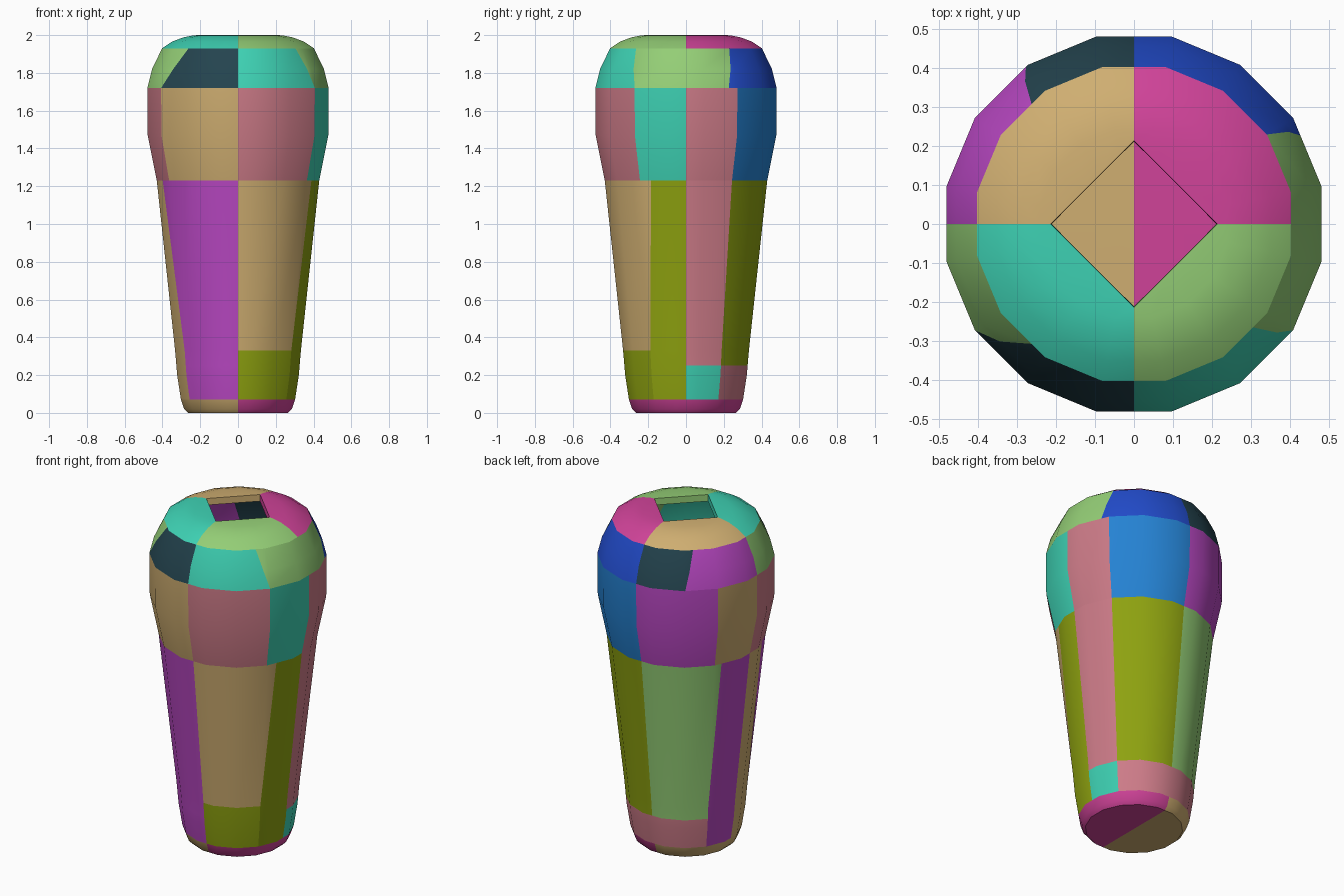
import bpy, bmesh
from math import radians, sin, cos, floor

if "Cube" in bpy.data.objects:
    bpy.data.objects.remove(bpy.data.objects["Cube"])

SIDES = 16
STEP = 360 / SIDES
V = 1.5 * STEP          # offset of a tile joint from each axis
FOOT, BAND, SKIRT, WAIST, BELLY, CROWN, TOP = 0.07, 0.25, 0.33, 1.23, 1.72, 1.93, 2.0
HOLE = 0.213            # half diagonal of the square opening

# Outer silhouette as (height, apothem)
PROFILE = [(0, 0), (0, 0.265), (0.02, 0.285), (FOOT, 0.302), (0.2, 0.322),
           (SKIRT, 0.333), (WAIST, 0.43), (1.47, 0.478), (BELLY, 0.48),
           (1.82, 0.455), (CROWN, 0.402), (1.965, 0.35), (1.988, 0.29),
           (1.998, 0.24), (TOP, 0.2)]

COLOURS = {
    "teal": (62, 210, 180), "light_green": (148, 206, 118), "rose": (206, 124, 137),
    "royal_blue": (34, 76, 204), "sky_blue": (37, 131, 212), "tan": (207, 174, 113),
    "purple": (186, 72, 196), "olive": (143, 163, 16), "dark_teal": (36, 68, 79),
    "magenta": (208, 67, 153),
}


def linear(c):
    c /= 255
    return c / 12.92 if c < 0.04 else ((c + 0.055) / 1.055) ** 2.4


def make_material(name, rgb):
    mat = bpy.data.materials.new(name)
    colour = (*map(linear, rgb), 1)
    mat.use_nodes = True
    mat.diffuse_color = colour
    bsdf = mat.node_tree.nodes["Principled BSDF"]
    bsdf.inputs["Base Color"].default_value = colour
    bsdf.inputs["Roughness"].default_value = 0.6
    return mat


MATERIALS = {n: make_material(n, c) for n, c in COLOURS.items()}


def apothem(z):
    for (z0, r0), (z1, r1) in zip(PROFILE, PROFILE[1:]):
        if z0 < z1 and z0 <= z <= z1:
            return r0 + (r1 - r0) * (z - z0) / (z1 - z0)


def levels(low, high):
    rows = [p for p in PROFILE if low <= p[0] <= high]
    for z in (low, high):
        if all(abs(z - p[0]) > 1e-6 for p in rows):
            rows.append((z, apothem(z)))
    return sorted(rows)


def point(angle, z, r):
    a = radians(angle)
    if z == TOP:        # edge of the square opening
        rad = HOLE / (abs(cos(a)) + abs(sin(a)))
    else:               # side of the regular polygon
        rad = r / cos(radians(angle - STEP * floor(angle / STEP + 0.5)))
    return rad * cos(a), rad * sin(a), z


def tile(name, colour, low, high, start, end, skew=(0, 1)):
    """Curved shell tile; start and end are angles, or (bottom, top) pairs."""
    def joint(edge, z):
        if not isinstance(edge, tuple):
            return edge
        t = min(1, max(0, (z - skew[0]) / (skew[1] - skew[0])))
        return edge[0] + (edge[1] - edge[0]) * t

    first = min(start) if isinstance(start, tuple) else start
    last = max(end) if isinstance(end, tuple) else end
    corners = [STEP * (k + 0.5) for k in range(-SIDES, 2 * SIDES)]
    axes = [a for a in range(-180, 361, 90)]
    columns = [first] + sorted(a for a in corners + axes if first < a < last) + [last]

    bm = bmesh.new()
    grid = []
    for z, r in levels(low, high):
        a0, a1 = joint(start, z), joint(end, z)
        grid.append([bm.verts.new(point(min(a1, max(a0, c)), z, r)) for c in columns])
    for lower, upper in zip(grid, grid[1:]):
        for i in range(len(columns) - 1):
            bm.faces.new((lower[i], lower[i + 1], upper[i + 1], upper[i]))
    bmesh.ops.remove_doubles(bm, verts=bm.verts, dist=1e-4)
    mesh = bpy.data.meshes.new(name)
    bm.to_mesh(mesh)
    bm.free()
    mesh.materials.append(MATERIALS[colour])
    obj = bpy.data.objects.new(name, mesh)
    bpy.context.collection.objects.link(obj)

    # Give the shell its thickness, then shade
    bpy.ops.object.select_all(action="DESELECT")
    obj.select_set(True)
    bpy.context.view_layer.objects.active = obj
    wall = obj.modifiers.new("wall", "SOLIDIFY")
    wall.thickness = 0.04
    wall.offset = -1
    bpy.ops.object.modifier_apply(modifier=wall.name)
    bpy.ops.object.shade_smooth_by_angle(angle=radians(30))


def ring(name, low, high, joints, colours, skew=(0, 1)):
    """Closed course of tiles between consecutive joints."""
    for i, colour in enumerate(colours):
        tile(f"{name}_{i + 1}", colour, low, high, joints[i], joints[i + 1], skew)


# Base plate in two halves
ring("base", 0, FOOT, [-90, 90, 270], ["magenta", "tan"])

# Low band of short tiles, between the tall body tiles
tile("band_front_left", "olive", FOOT, SKIRT, -90, -V)
ring("band_back", FOOT, BAND, [0, V, 90, 180 - V], ["teal", "rose", "rose"])
tile("band_front_right", "purple", FOOT, BAND, 180 + V, 270)

# Tapered body
J_LEFT, J_BACK, J_RIGHT = (-V, -25.5), (180 - V, 152), (180 + V, 202)
BODY = [
    ("front_left", "tan", SKIRT, -90, J_LEFT),
    ("side_left_front", "olive", FOOT, J_LEFT, 0),
    ("side_left_back", "rose", BAND, 0, V),
    ("back_left", "olive", BAND, V, 90),
    ("back_right", "light_green", BAND, 90, J_BACK),
    ("side_right_back", "purple", FOOT, J_BACK, 180),
    ("side_right_front", "tan", FOOT, 180, J_RIGHT),
    ("front_right", "purple", BAND, J_RIGHT, 270),
]
for part, colour, low, start, end in BODY:
    tile("body_" + part, colour, low, WAIST, start, end, (SKIRT, WAIST))

# Wide belly
ring("belly", WAIST, BELLY,
     [-90, -V, 0, V, 90, 180 - V, 180, 180 + V, 270],
     ["rose", "teal", "rose", "sky_blue", "purple", "tan", "rose", "tan"])

# Rounded shoulder
ring("shoulder", BELLY, CROWN,
     [-90, (-V, -41), (28, 34), 90, (124.5, 130.5), 180, (180 + V, 229.5), 270],
     ["teal", "light_green", "royal_blue", "dark_teal", "purple", "light_green", "dark_teal"],
     (BELLY, CROWN))

# Crown quarters around the square opening
ring("crown", CROWN, TOP, [-90, 0, 90, 180, 270],
     ["light_green", "magenta", "tan", "teal"])
